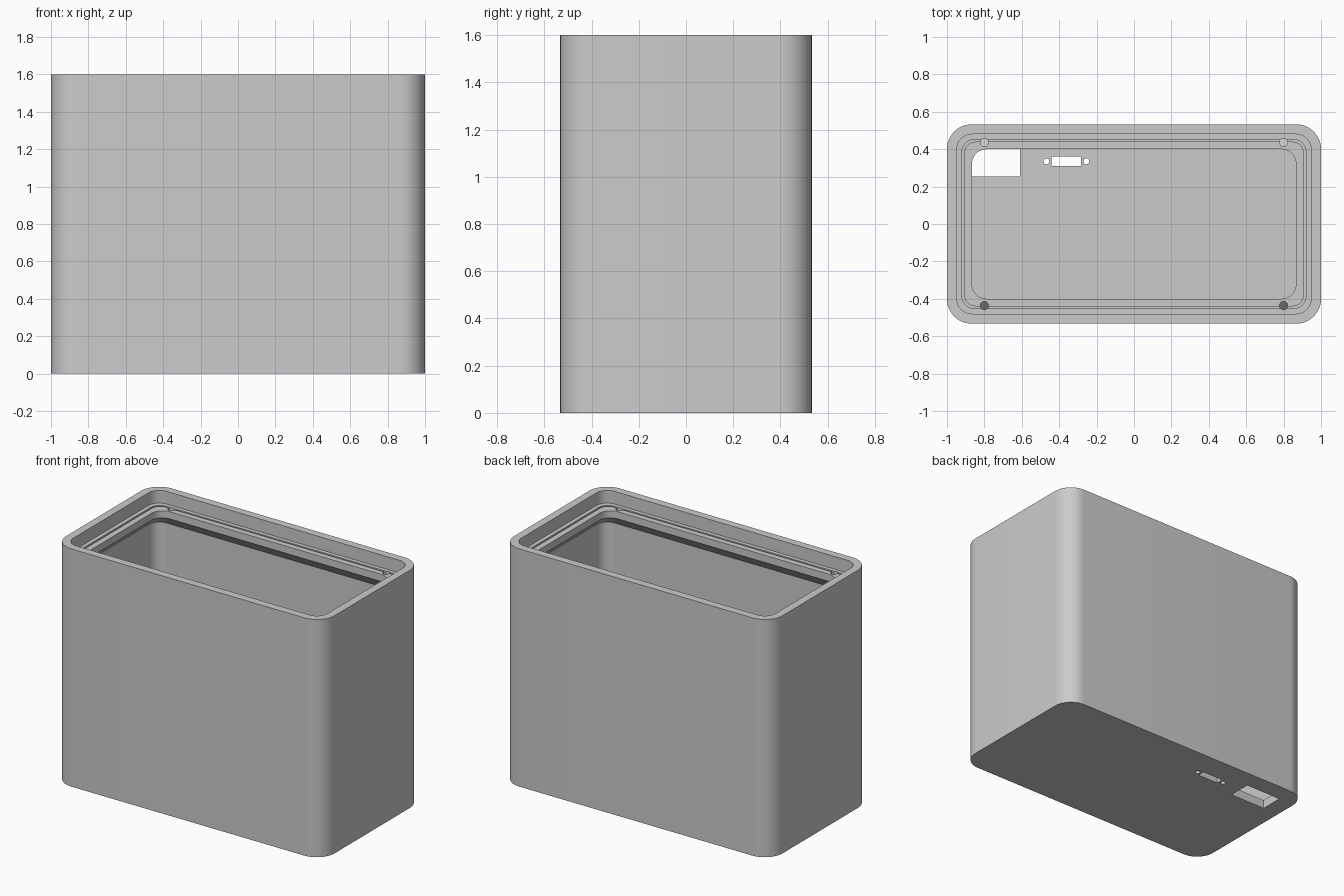
import bpy, bmesh
from math import pi, sin, cos

cube = bpy.data.objects.get("Cube")
if cube:
    bpy.data.objects.remove(cube)

HX, HY, H = 1.0, 0.533, 1.6      # half width, half depth, height
WALL, LIP, FLOOR = 0.053, 0.133, 0.06
LEDGE = H - 0.085                # top of the lid ledge
UNDER = H - 0.133                # lower edge of the lip opening

grey = bpy.data.materials.new("plain grey")
grey.use_nodes = True
grey.diffuse_color = (0.6, 0.6, 0.6, 1)
grey.node_tree.nodes["Principled BSDF"].inputs["Base Color"].default_value = (0.6, 0.6, 0.6, 1)


def make_object(name, bm):
    bmesh.ops.recalc_face_normals(bm, faces=bm.faces)
    mesh = bpy.data.meshes.new(name)
    bm.to_mesh(mesh)
    bm.free()
    mesh.materials.append(grey)
    obj = bpy.data.objects.new(name, mesh)
    bpy.context.collection.objects.link(obj)
    return obj


def rounded_ring(bm, inset, radius, z, steps=12):
    """Rounded rectangle inset from the outer walls."""
    ring = []
    for k, (sx, sy) in enumerate([(1, 1), (-1, 1), (-1, -1), (1, -1)]):
        cx, cy = sx * (HX - inset - radius), sy * (HY - inset - radius)
        for i in range(steps + 1):
            a = (k + i / steps) * pi / 2
            ring.append(bm.verts.new((cx + radius * cos(a), cy + radius * sin(a), z)))
    return ring


# Case: one profile from the base, over the rim, past the ledge to the floor
profile = [
    (0, 0.133, 0), (0, 0.133, H),                            # outer wall
    (WALL, 0.08, H), (WALL, 0.08, LEDGE),                    # rim and lid recess
    (0.08, 0.07, LEDGE), (0.08, 0.07, LEDGE - 0.025),        # seal groove
    (0.093, 0.06, LEDGE - 0.025), (0.093, 0.06, LEDGE),
    (LIP, 0.08, LEDGE), (LIP, 0.08, UNDER),                  # lip opening
    (WALL, 0.08, UNDER - (LIP - WALL)), (WALL, 0.08, FLOOR), # sloped underside, cavity
]
bm = bmesh.new()
rings = [rounded_ring(bm, *p) for p in profile]
for a, b in zip(rings, rings[1:]):
    for i in range(len(a)):
        j = (i + 1) % len(a)
        bm.faces.new((a[i], a[j], b[j], b[i]))
bm.faces.new(rings[0])
bm.faces.new(rings[-1])
case = make_object("case", bm)


def box_cutter(x0, x1, y0, y1):
    bm = bmesh.new()
    bmesh.ops.create_cube(bm, size=1)
    for v in bm.verts:
        v.co.x = x1 if v.co.x > 0 else x0
        v.co.y = y1 if v.co.y > 0 else y0
        v.co.z = FLOOR + 0.05 if v.co.z > 0 else -0.05
    return make_object("opening_cutter", bm)


def round_cutter(x, y, radius, z0, z1, slope=0):
    """Upright cylinder; its lower end can slope down away from the middle."""
    bm = bmesh.new()
    bmesh.ops.create_cone(bm, cap_ends=True, segments=24, radius1=radius,
                          radius2=radius, depth=1)
    for v in bm.verts:
        low = v.co.z < 0
        v.co.z = z0 - slope * v.co.y if low else z1
        v.co.x += x
        v.co.y += y
    return make_object("hole_cutter", bm)


# Socket openings in the floor
cutters = [box_cutter(-0.88, -0.61, 0.253, 0.41),
           box_cutter(-0.44, -0.283, 0.31, 0.36)]
cutters += [round_cutter(x, 0.335, 0.016, -0.05, FLOOR + 0.05) for x in (-0.468, -0.255)]

# Blind screw holes in the lip, ending parallel to its underside
for sx in (-1, 1):
    for sy in (-1, 1):
        y = 0.436
        bottom = UNDER - (y - (HY - LIP)) + 0.008
        cutters.append(round_cutter(sx * 0.8, sy * y, 0.022, bottom, H - 0.03, sy))

bpy.ops.object.select_all(action='DESELECT')
bpy.context.view_layer.objects.active = case
case.select_set(True)
for cutter in cutters:
    cutter.hide_render = True
    mod = case.modifiers.new("cut", 'BOOLEAN')
    mod.operation = 'DIFFERENCE'
    mod.solver = 'EXACT'
    mod.object = cutter
    bpy.ops.object.modifier_apply(modifier=mod.name)
    bpy.data.objects.remove(cutter)

bpy.ops.object.shade_smooth_by_angle(angle=pi / 6)
